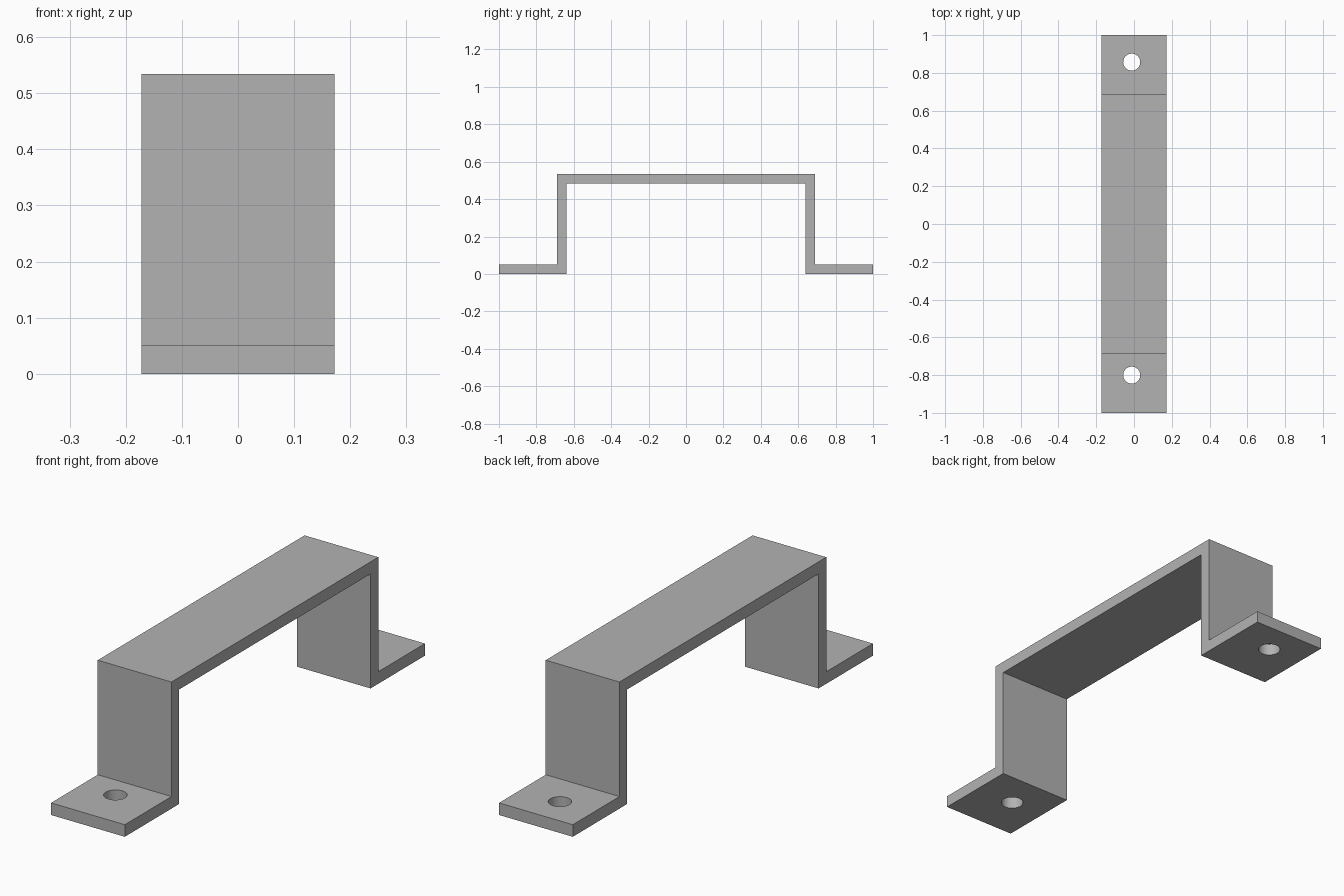
import bpy
import bmesh

if "Cube" in bpy.data.objects:
    bpy.data.objects.remove(bpy.data.objects["Cube"], do_unlink=True)

HALF_WIDTH = 0.172
THICK = 0.051
HEIGHT = 0.534
OUTER = 0.689
INNER = OUTER - THICK
HOLE_RADIUS = 0.045

steel = bpy.data.materials.new("plain grey")
steel.use_nodes = True
grey = (0.45, 0.45, 0.45, 1)
steel.diffuse_color = grey
steel.node_tree.nodes["Principled BSDF"].inputs["Base Color"].default_value = grey

# Bent strip: half profile in (y, z), mirrored and extruded across x
half = [(INNER, HEIGHT - THICK), (INNER, 0), (1, 0), (1, THICK),
        (OUTER, THICK), (OUTER, HEIGHT)]
profile = half + [(-y, z) for y, z in reversed(half)]

bm = bmesh.new()
face = bm.faces.new([bm.verts.new((-HALF_WIDTH, y, z)) for y, z in profile])
side = bmesh.ops.extrude_face_region(bm, geom=[face])["geom"]
bmesh.ops.translate(bm, vec=(2 * HALF_WIDTH, 0, 0),
                    verts=[v for v in side if isinstance(v, bmesh.types.BMVert)])
bmesh.ops.recalc_face_normals(bm, faces=bm.faces)
mesh = bpy.data.meshes.new("bracket")
bm.to_mesh(mesh)
bm.free()
bracket = bpy.data.objects.new("bracket", mesh)
bpy.context.collection.objects.link(bracket)
mesh.materials.append(steel)

# Screw holes through the two feet
for name, y in (("front_hole_cutter", -0.8), ("back_hole_cutter", 0.857)):
    bpy.ops.mesh.primitive_cylinder_add(vertices=48, radius=HOLE_RADIUS, depth=0.2,
                                        location=(-0.012, y, THICK / 2))
    cutter = bpy.context.object
    cutter.name = name
    cutter.data.materials.append(steel)
    cutter.hide_render = True
    cutter.hide_set(True)
    cut = bracket.modifiers.new(name, "BOOLEAN")
    cut.operation = "DIFFERENCE"
    cut.solver = "EXACT"
    cut.object = cutter

# Apply the cuts, then smooth only the hole walls
bpy.ops.object.select_all(action="DESELECT")
bpy.context.view_layer.objects.active = bracket
bracket.select_set(True)
for mod in list(bracket.modifiers):
    cutter = mod.object
    bpy.ops.object.modifier_apply(modifier=mod.name)
    bpy.data.objects.remove(cutter, do_unlink=True)
bpy.ops.object.shade_smooth_by_angle()
